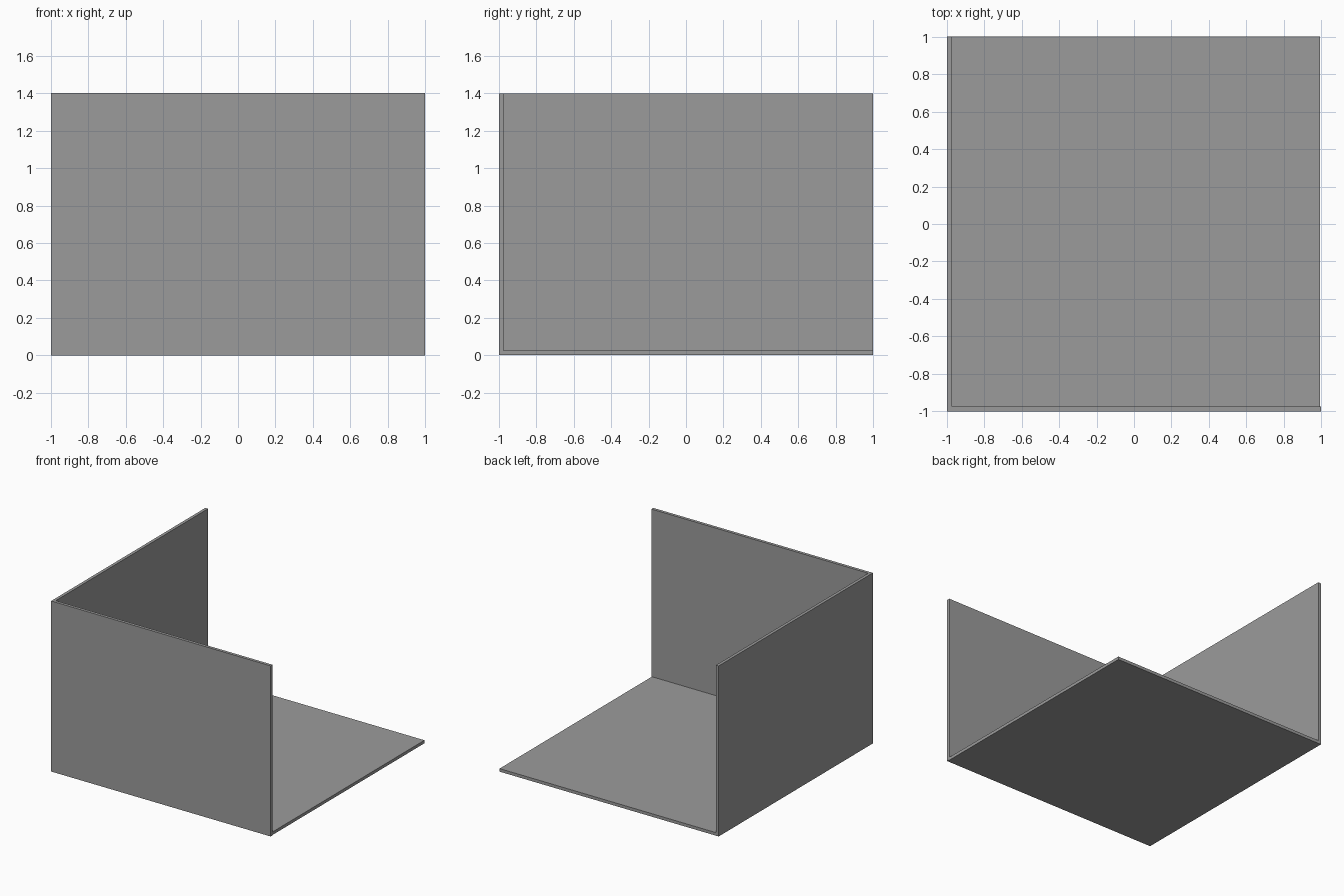
import bpy

if "Cube" in bpy.data.objects:
    bpy.data.objects.remove(bpy.data.objects["Cube"])

T = 0.025   # panel thickness
H = 1.40    # wall height
X = 0.997   # half width

grey = bpy.data.materials.new("dark_grey")
grey.diffuse_color = (0.33, 0.33, 0.33, 1)
grey.use_nodes = True
grey.node_tree.nodes["Principled BSDF"].inputs["Base Color"].default_value = grey.diffuse_color


def panel(name, lo, hi):
    """Axis-aligned slab between two corners."""
    bpy.ops.mesh.primitive_cube_add(size=1, location=[(a + b) / 2 for a, b in zip(lo, hi)])
    ob = bpy.context.object
    ob.name = name
    ob.scale = [b - a for a, b in zip(lo, hi)]
    bpy.ops.object.transform_apply(location=False, rotation=False, scale=True)
    ob.data.materials.append(grey)
    return ob


# Floor slab, butting against the two walls
panel("floor", (-X + T, -1 + T, 0), (X - 0.004, 1, T))
# Front wall spans the full width
panel("front_wall", (-X, -1, 0), (X, -1 + T, H))
# Left wall runs back from the front wall
panel("left_wall", (-X, -1 + T, 0), (-X + T, 1, H))
